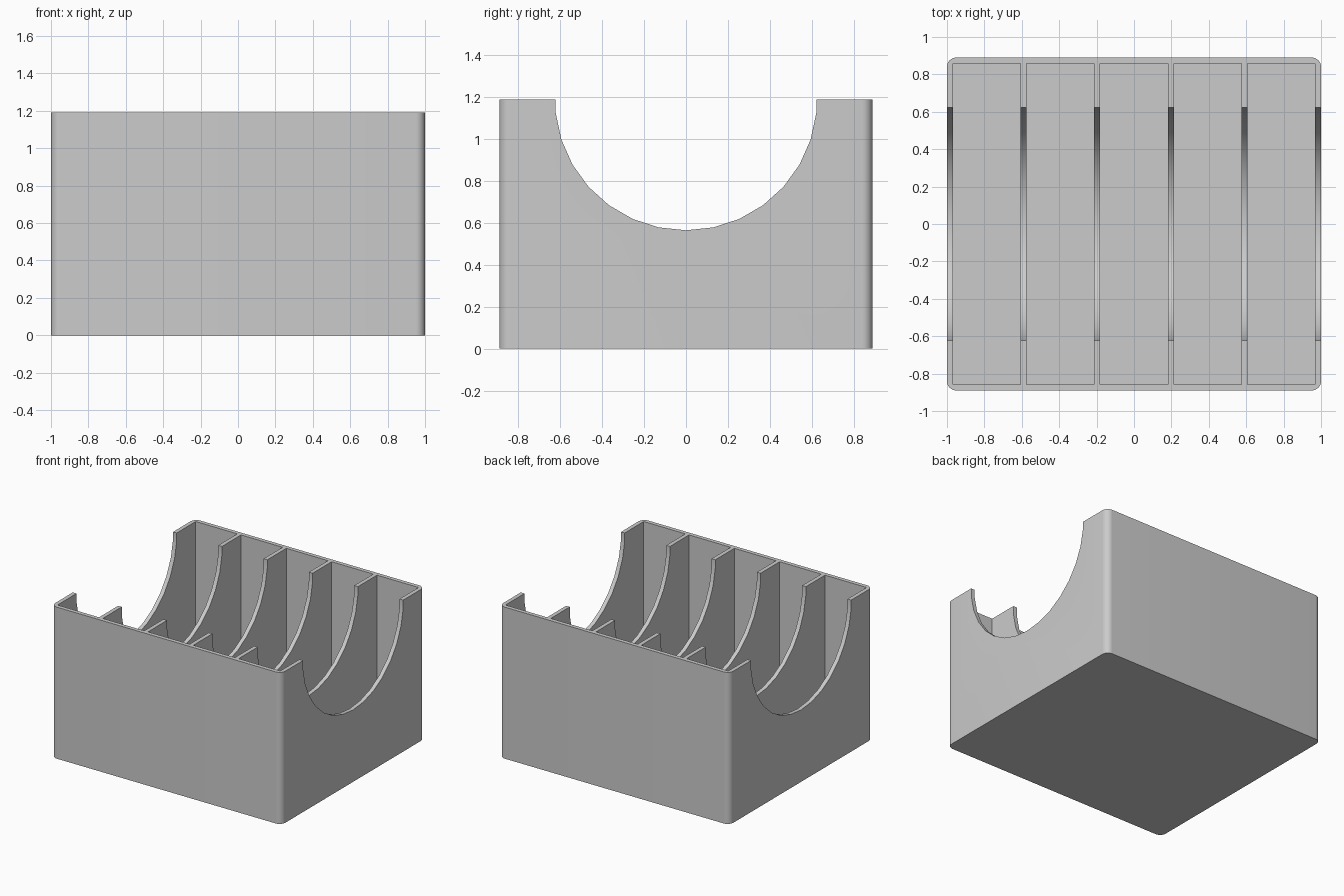
import bpy, bmesh, math
from mathutils import Matrix

default = bpy.data.objects.get("Cube")
if default:
    bpy.data.objects.remove(default, do_unlink=True)

WIDTH, DEPTH, HEIGHT = 2.0, 1.78, 1.19
WALL, POCKETS = 0.032, 5
RADIUS, CORNER = 0.625, 0.05

grey = bpy.data.materials.new("plain grey")
grey.use_nodes = True
grey.diffuse_color = (0.6, 0.6, 0.6, 1)
grey.node_tree.nodes["Principled BSDF"].inputs["Base Color"].default_value = grey.diffuse_color


def make_object(name, bm):
    mesh = bpy.data.meshes.new(name)
    bm.to_mesh(mesh)
    bm.free()
    mesh.materials.append(grey)
    obj = bpy.data.objects.new(name, mesh)
    bpy.context.collection.objects.link(obj)
    return obj


def add_box(bm, size, centre):
    matrix = Matrix.Translation(centre) @ Matrix.Diagonal((*size, 1))
    bmesh.ops.create_cube(bm, size=1, matrix=matrix)


# Outer block with rounded upright corners
bm = bmesh.new()
add_box(bm, (WIDTH, DEPTH, HEIGHT), (0, 0, HEIGHT / 2))
upright = [e for e in bm.edges if abs(e.verts[0].co.z - e.verts[1].co.z) > 0.5]
bmesh.ops.bevel(bm, geom=upright, offset=CORNER, segments=8, profile=0.5, affect='EDGES')
tray = make_object("divided_tray", bm)

# Cutter for the row of equal compartments
bm = bmesh.new()
pocket = (WIDTH - WALL * (POCKETS + 1)) / POCKETS
for i in range(POCKETS):
    x = (i - (POCKETS - 1) / 2) * (pocket + WALL)
    add_box(bm, (pocket, DEPTH - 2 * WALL, HEIGHT), (x, 0, WALL + HEIGHT / 2))
pocket_cutter = make_object("pocket_cutter", bm)

# Cutter for the round cradle across the end walls and dividers
bm = bmesh.new()
bmesh.ops.create_cone(bm, cap_ends=True, segments=30, radius1=RADIUS, radius2=RADIUS, depth=WIDTH + 1)
lowest = min(bm.verts, key=lambda v: (round(v.co.y, 4), abs(v.co.x))).co
turn = -math.pi / 2 - math.atan2(lowest.y, lowest.x)
to_x_axis = Matrix(((0, 0, 1), (1, 0, 0), (0, 1, 0))).to_4x4()
bm.transform(Matrix.Translation((0, 0, HEIGHT)) @ to_x_axis @ Matrix.Rotation(turn, 4, 'Z'))
cradle_cutter = make_object("cradle_cutter", bm)

# Cut, apply and remove the cutters
bpy.ops.object.select_all(action='DESELECT')
bpy.context.view_layer.objects.active = tray
tray.select_set(True)
for cutter in (pocket_cutter, cradle_cutter):
    cutter.hide_render = True
    cut = tray.modifiers.new(cutter.name, 'BOOLEAN')
    cut.operation, cut.solver, cut.object = 'DIFFERENCE', 'EXACT', cutter
    bpy.ops.object.modifier_apply(modifier=cut.name)
    bpy.data.objects.remove(cutter, do_unlink=True)

bpy.ops.object.shade_smooth_by_angle(angle=math.radians(30))
